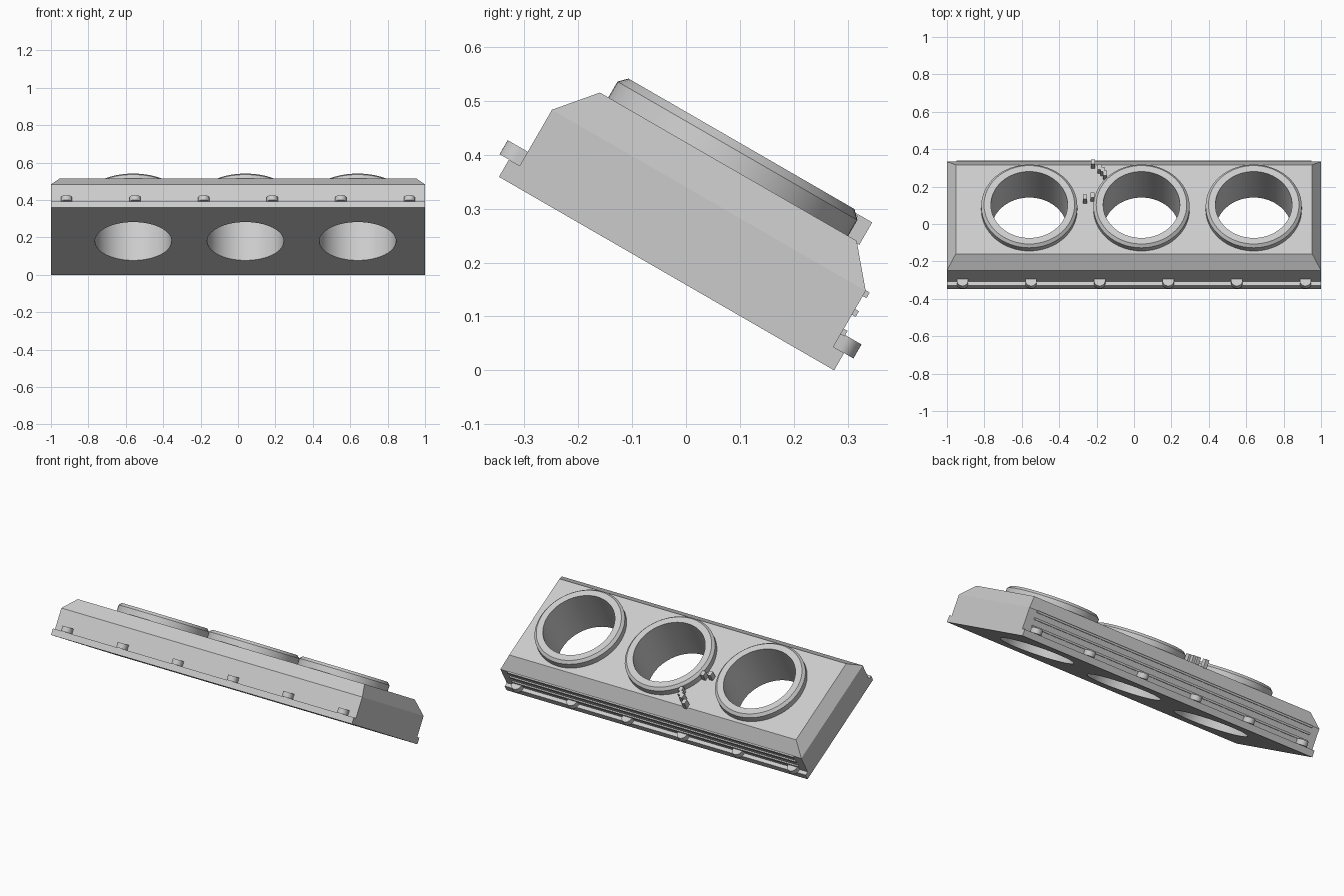
import bpy, bmesh, math
from mathutils import Matrix, Vector

cube = bpy.data.objects.get("Cube")
if cube:
    bpy.data.objects.remove(cube, do_unlink=True)

# Colour
grey = bpy.data.materials.new("light_grey")
grey.use_nodes = True
colour = (0.6, 0.6, 0.6, 1)
grey.diffuse_color = colour
grey.node_tree.nodes["Principled BSDF"].inputs["Base Color"].default_value = colour

# Parts are laid out flat, centred on the plate, then tilted down to the back
HALF = 0.359
TILT = (Matrix.Translation((0, -0.347, 0.359)) @ Matrix.Rotation(math.radians(-30), 4, 'X')
        @ Matrix.Translation((0, HALF, 0)))
HOLES = (-0.56, 0.04, 0.64)
HOLE_R = 0.205
SEGS = 64


def finish(name, bm, smooth=False):
    bmesh.ops.recalc_face_normals(bm, faces=bm.faces)
    mesh = bpy.data.meshes.new(name)
    bm.to_mesh(mesh)
    bm.free()
    mesh.materials.append(grey)
    obj = bpy.data.objects.new(name, mesh)
    bpy.context.collection.objects.link(obj)
    obj.matrix_world = TILT
    if smooth:
        smooth_edges(obj)
    return obj


def activate(obj):
    bpy.ops.object.select_all(action='DESELECT')
    obj.select_set(True)
    bpy.context.view_layer.objects.active = obj


def smooth_edges(obj):
    activate(obj)
    bpy.ops.object.shade_smooth_by_angle(angle=math.radians(30))


def loft(bm, loops, closed=False):
    """Join equal loops of points; cap the ends unless the loft is closed."""
    rows = [[bm.verts.new(p) for p in loop] for loop in loops]
    pairs = list(zip(rows, rows[1:]))
    if closed:
        pairs.append((rows[-1], rows[0]))
    else:
        bm.faces.new(rows[0])
        bm.faces.new(rows[-1])
    n = len(rows[0])
    for a, b in pairs:
        for i in range(n):
            j = (i + 1) % n
            bm.faces.new((a[i], a[j], b[j], b[i]))


def rect(hx, hy, z, x=0, y=0):
    return [(x - hx, y - hy, z), (x + hx, y - hy, z), (x + hx, y + hy, z), (x - hx, y + hy, z)]


def circle(x, r, z):
    steps = [2 * math.pi * i / SEGS for i in range(SEGS)]
    return [(x + r * math.cos(a), r * math.sin(a), z) for a in steps]


def slab(name, loops):
    bm = bmesh.new()
    loft(bm, loops)
    return finish(name, bm)


# Flange and bevelled housing
flange = slab("base_flange", [rect(1, HALF, 0), rect(1, HALF, 0.037)])
housing = slab("housing", [rect(1, 0.336, 0.037), rect(1, 0.336, 0.157), rect(0.953, 0.275, 0.229)])

# Three round holes through both
bm = bmesh.new()
for x in HOLES:
    loft(bm, [circle(x, HOLE_R, -0.1), circle(x, HOLE_R, 0.4)])
cutter = finish("hole_cutter", bm)
cutter.hide_render = True
for obj in (flange, housing):
    cut = obj.modifiers.new("holes", 'BOOLEAN')
    cut.operation = 'DIFFERENCE'
    cut.solver = 'EXACT'
    cut.object = cutter
    activate(obj)
    bpy.ops.object.modifier_apply(modifier=cut.name)
    smooth_edges(obj)
bpy.data.objects.remove(cutter, do_unlink=True)

# Chamfered collar around each hole
for side, x in zip(("right", "middle", "left"), HOLES):
    bm = bmesh.new()
    profile = [(HOLE_R, 0.229), (0.257, 0.229), (0.257, 0.263), (0.242, 0.278), (HOLE_R, 0.278)]
    loft(bm, [circle(x, r, z) for r, z in profile], closed=True)
    finish(side + "_collar", bm, smooth=True)

# Round-nosed lugs along the front and back of the flange
for side, sign in (("front", -1), ("back", 1)):
    bm = bmesh.new()
    for i in range(6):
        x = -0.917 + i * 0.3667
        outline = [(-0.03, 0)]
        for k in range(17):
            a = math.pi * (1 - k / 16)
            outline.append((0.03 * math.cos(a), 0.013 + 0.03 * math.sin(a)))
        outline.append((0.03, 0))
        loft(bm, [[(x + px, sign * (0.336 + py), z) for px, py in outline] for z in (0.037, 0.067)])
    finish(side + "_lugs", bm, smooth=True)

# Thin ribs along the back wall
bm = bmesh.new()
for z in (0.07, 0.112, 0.152):
    loft(bm, [rect(0.95, 0.008, z - 0.006, y=0.336), rect(0.95, 0.008, z + 0.006, y=0.336)])
finish("back_ribs", bm)

# Small pegs standing beside the middle collar
bm = bmesh.new()
for x, y in ((-0.22, 0.268), (-0.185, 0.237), (-0.168, 0.222), (-0.155, 0.198),
             (-0.262, 0.052), (-0.222, 0.064)):
    loft(bm, [rect(0.011, 0.015, z, x, y) for z in (0.225, 0.273)])
finish("pegs", bm)
